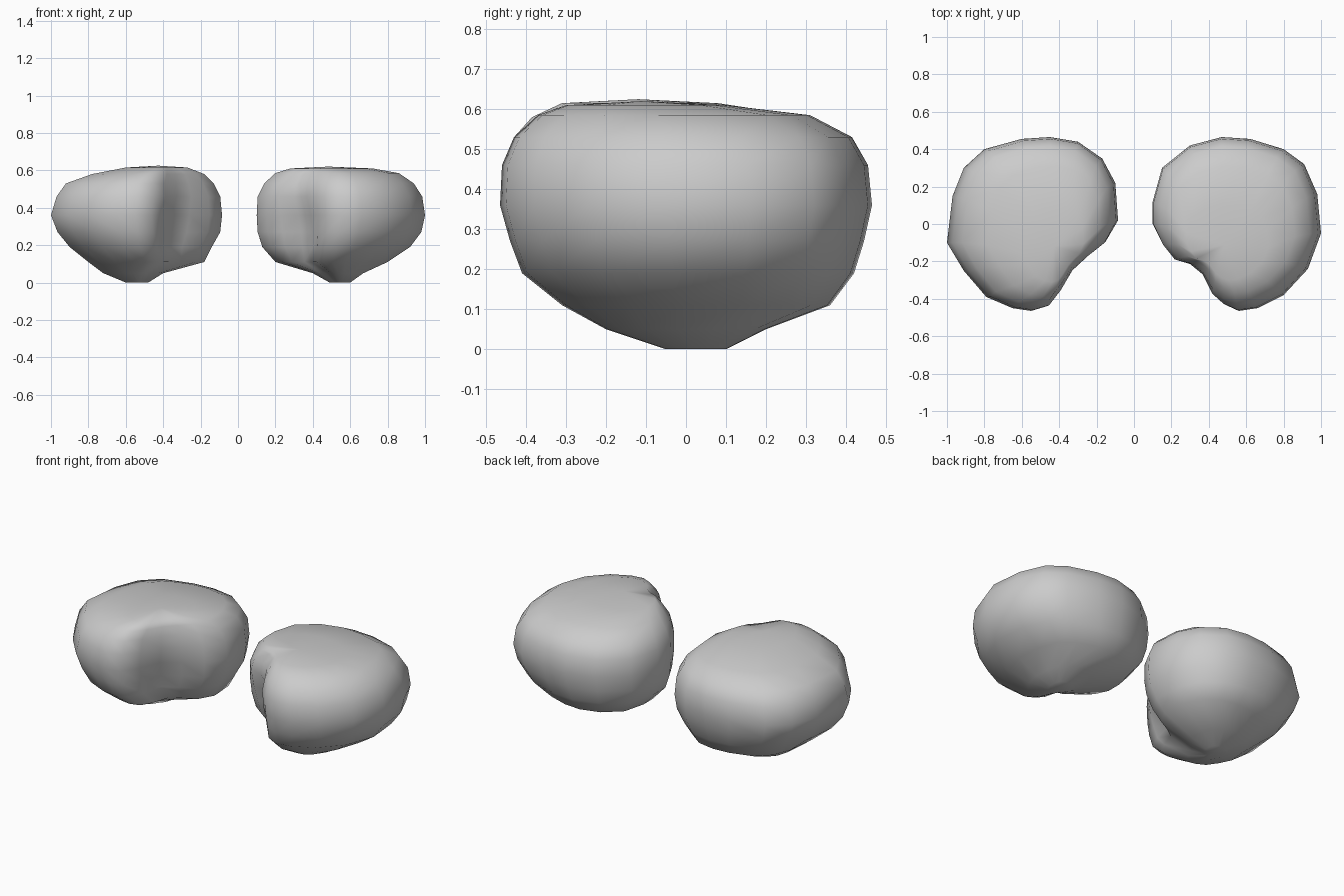
import bpy, bmesh, math
from mathutils import Vector

if "Cube" in bpy.data.objects:
    bpy.data.objects.remove(bpy.data.objects["Cube"])

# plan outlines, seen from above
LEFT = [(-1, -.1), (-.97, .15), (-.91, .3), (-.8, .4), (-.6, .455), (-.45, .465), (-.3, .44),
        (-.17, .35), (-.1, .22), (-.085, .02), (-.15, -.1), (-.24, -.18), (-.32, -.26), (-.39, -.36),
        (-.46, -.44), (-.55, -.465), (-.65, -.45), (-.79, -.39), (-.91, -.25)]
RIGHT = [(1, -.05), (.98, .16), (.91, .32), (.8, .4), (.62, .455), (.47, .465), (.3, .42),
         (.15, .3), (.1, .12), (.1, 0), (.15, -.11), (.21, -.195), (.29, -.225), (.36, -.28),
         (.42, -.38), (.48, -.43), (.56, -.465), (.66, -.45), (.8, -.38), (.93, -.24)]

# height levels: z, x min, x max, y min, y max, notch depth
LEFT_RINGS = [(0, -.6, -.48, -.05, .1, 0), (.05, -.72, -.4, -.2, .2, .01), (.11, -.8, -.18, -.31, .36, .03),
              (.19, -.9, -.14, -.41, .42, .05), (.27, -.965, -.095, -.44, .445, .05),
              (.36, -1, -.085, -.465, .465, .035), (.46, -.97, -.095, -.46, .455, .01),
              (.53, -.92, -.13, -.43, .415, 0), (.58, -.78, -.18, -.385, .31, 0), (.615, -.6, -.27, -.31, .08, 0)]
RIGHT_RINGS = [(0, .49, .6, -.05, .1, 0), (.05, .4, .67, -.2, .2, .01), (.11, .2, .8, -.31, .36, .03),
               (.19, .13, .92, -.41, .42, .05), (.27, .105, .98, -.44, .445, .05),
               (.36, .1, 1, -.465, .465, .035), (.46, .105, .985, -.46, .455, .01),
               (.53, .14, .94, -.43, .415, 0), (.585, .2, .86, -.37, .31, 0), (.61, .28, .72, -.3, .1, 0)]


def boulder(name, outline, rings, side):
    bm = bmesh.new()
    xs, ys = [p[0] for p in outline], [p[1] for p in outline]
    loops = []
    for z, x0, x1, y0, y1, depth in rings:
        loop = []
        for x, y in outline:
            px = x0 + (x - min(xs)) / (max(xs) - min(xs)) * (x1 - x0)
            py = y0 + (y - min(ys)) / (max(ys) - min(ys)) * (y1 - y0)
            # hollow on the inner front side
            push = depth * math.exp(-((x - side * .31) ** 2 + (y + .25) ** 2) / .02)
            loop.append(bm.verts.new((px + side * push, py + push, z)))
        loops.append(loop)
    n = len(outline)
    for a, b in zip(loops, loops[1:]):
        for i in range(n):
            bm.faces.new((a[i], a[(i + 1) % n], b[(i + 1) % n], b[i]))
    # close base and top with fans
    for loop, dz in ((loops[0], 0), (loops[-1], .01)):
        c = sum((v.co for v in loop), Vector()) / n
        tip = bm.verts.new(c + Vector((0, 0, dz)))
        for i in range(n):
            bm.faces.new((loop[i], loop[(i + 1) % n], tip))
    bmesh.ops.recalc_face_normals(bm, faces=bm.faces)
    for f in bm.faces:
        f.smooth = True
    me = bpy.data.meshes.new(name)
    bm.to_mesh(me)
    bm.free()
    ob = bpy.data.objects.new(name, me)
    bpy.context.collection.objects.link(ob)


boulder("left_boulder", LEFT, LEFT_RINGS, -1)
boulder("right_boulder", RIGHT, RIGHT_RINGS, 1)
